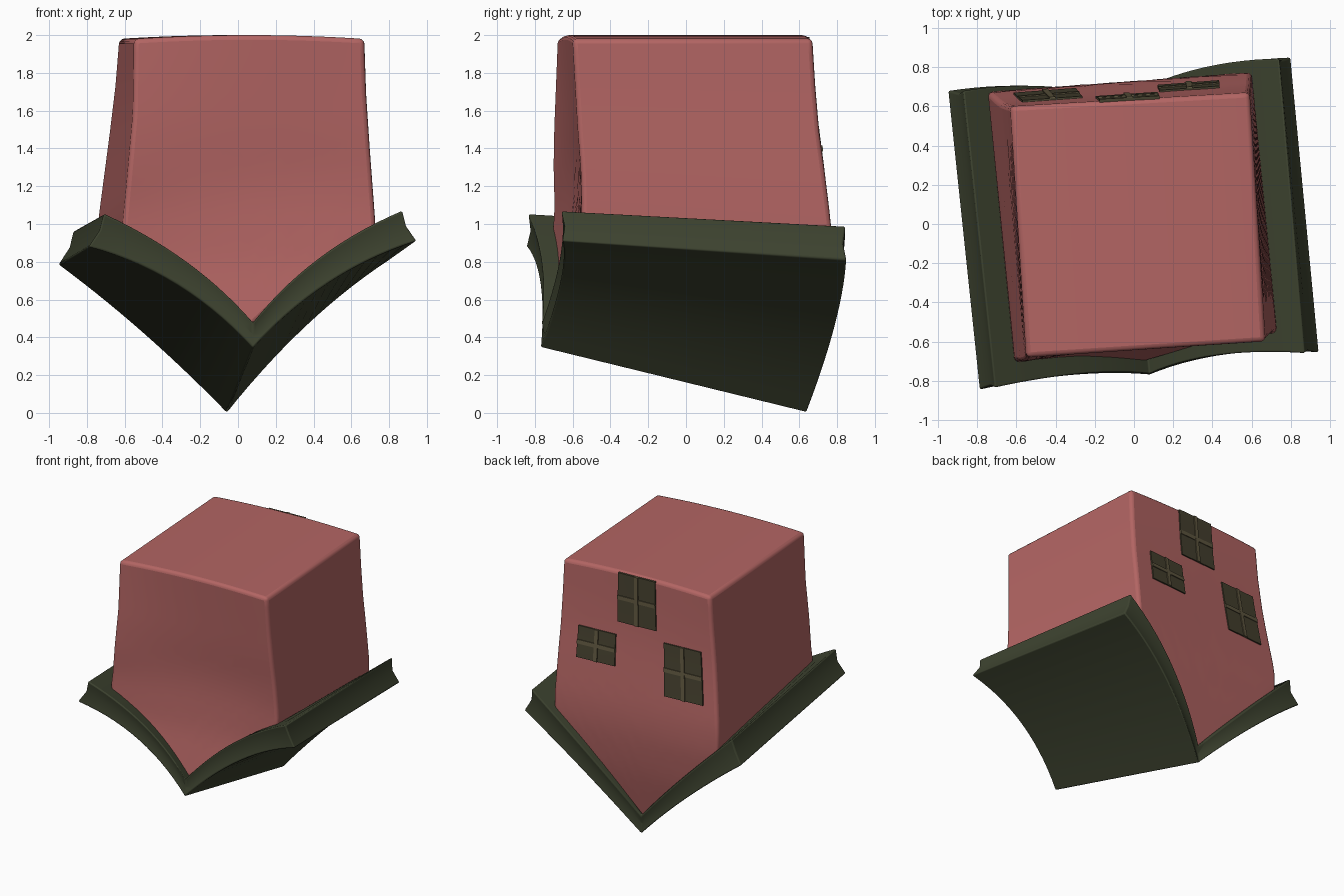
import bpy, bmesh
from mathutils import Vector

if "Cube" in bpy.data.objects:
    bpy.data.objects.remove(bpy.data.objects["Cube"])


def material(name, rgb):
    m = bpy.data.materials.new(name)
    m.diffuse_color = (*rgb, 1)
    m.use_nodes = True
    m.node_tree.nodes["Principled BSDF"].inputs["Base Color"].default_value = m.diffuse_color
    return m


RED = material("wall_red", (0.45, 0.13, 0.125))
GREEN = material("roof_green", (0.047, 0.056, 0.029))
PANE = material("pane", (0.06, 0.052, 0.028))
BAR = material("bar", (0.115, 0.095, 0.05))


def solid(name, point, n, mat, bevel=0.0):
    """Closed box-shaped grid; point(u, v, w) maps 0..1 coordinates to space."""
    bm = bmesh.new()
    cache = {}

    def vert(key):
        if key not in cache:
            cache[key] = bm.verts.new(point(*(k / c for k, c in zip(key, n))))
        return cache[key]

    for axis in range(3):
        a, b = (axis + 1) % 3, (axis + 2) % 3
        for side in (0, n[axis]):
            for i in range(n[a]):
                for j in range(n[b]):
                    quad = []
                    for di, dj in ((0, 0), (1, 0), (1, 1), (0, 1)):
                        key = [0, 0, 0]
                        key[axis], key[a], key[b] = side, i + di, j + dj
                        quad.append(vert(tuple(key)))
                    bm.faces.new(quad)
    bmesh.ops.recalc_face_normals(bm, faces=bm.faces)
    mesh = bpy.data.meshes.new(name)
    bm.to_mesh(mesh)
    bm.free()
    ob = bpy.data.objects.new(name, mesh)
    bpy.context.collection.objects.link(ob)
    mesh.materials.append(mat)
    if bevel:
        mod = ob.modifiers.new("bevel", 'BEVEL')
        mod.width, mod.segments = bevel, 3
        mod.limit_method, mod.angle_limit = 'ANGLE', 0.8
    bpy.ops.object.select_all(action='DESELECT')
    ob.select_set(True)
    bpy.context.view_layer.objects.active = ob
    bpy.ops.object.shade_smooth_by_angle(angle=0.6)
    return ob


def through(a, b, c, t):
    """Parabola through three points at t = 0, 0.5, 1."""
    a, b, c = Vector(a), Vector(b), Vector(c)
    return a * (2*t - 1) * (t - 1) + b * 4*t * (1 - t) + c * t * (2*t - 1)


def interp(z, table):
    """Smooth-stepped lookup in a short (z, value) table."""
    if z <= table[0][0]:
        return table[0][1]
    for (z0, v0), (z1, v1) in zip(table, table[1:]):
        if z <= z1:
            return v0 + (v1 - v0) * (z - z0) / (z1 - z0)
    return table[-1][1]


# Roof: upside-down curved gable; tip, middle and eave of each slope end
UNDER = {
    (0, -1): ((.08, -.77, .345), (-.32, -.772, .68), (-.79, -.845, .88)),
    (0, 1): ((.08, -.77, .345), (.48, -.665, .69), (.945, -.655, .91)),
    (1, -1): ((-.06, .64, 0), (-.5, .705, .42), (-.95, .68, .785)),
    (1, 1): ((-.06, .64, 0), (.36, .79, .46), (.80, .85, .81)),
}
UPPER = {
    (0, -1): ((.08, -.765, .48), (-.27, -.765, .80), (-.71, -.835, 1.055)),
    (0, 1): ((.08, -.765, .48), (.43, -.67, .82), (.87, -.66, 1.07)),
    (1, -1): ((-.06, .64, .14), (-.46, .705, .56), (-.87, .68, .965)),
    (1, 1): ((-.06, .64, .14), (.31, .79, .60), (.74, .845, .99)),
}


def roof_point(u, v, w):
    s = 2*u - 1
    side = 1 if s > 0 else -1
    t = abs(s)
    layer = []
    for table in (UNDER, UPPER):
        f = through(*table[0, side], t)
        b = through(*table[1, side], t)
        layer.append(f.lerp(b, v))
    p = layer[0].lerp(layer[1], w)
    if w == 0.5:                      # eaves and gable ends are slightly hollow
        if t == 1:
            p.x -= side * 0.018
        p.y -= (v - 0.5) * 0.03
    return p


solid("roof", roof_point, (28, 1, 2), GREEN, 0.01)

# Walls: corner x positions and front/back bending by height
X = {
    (0, 0): ((1.0, -.61), (1.2, -.59), (1.6, -.555), (2, -.55)),
    (0, 1): ((1.0, .73), (1.4, .70), (1.7, .68), (2, .67)),
    (1, 0): ((1.0, -.745), (1.5, -.68), (1.75, -.65), (2, -.63)),
    (1, 1): ((1.0, .60), (2, .59)),
}
BACK = ((.1, -.02), (.5, .06), (.8, .09), (1.0, .085), (1.25, .055),
        (1.5, .026), (1.75, .01), (2, 0))
FRONT = ((.45, -.06), (.8, 0), (1.1, .015), (1.5, .003), (2, 0))


def wall_point(u, back, z):
    x0, x1 = interp(z, X[back, 0]), interp(z, X[back, 1])
    x = x0 + (x1 - x0) * u
    s = 2*u - 1
    drop = min(1, max(0, (2 - z) / 0.7))
    if back:
        y = .60 + .07*u + interp(z, BACK) + s * 0.015 * drop
    else:
        hollow = 0.03 * (1 - s*s) * max(0, 1 - abs(z - 1.25) / 0.75)
        y = -.68 + .08*u + interp(z, FRONT) + s * 0.035 * drop + hollow
    return Vector((x, y, z))


def house_point(u, v, w):
    s = 2*u - 1
    back = 1 if v > 0.5 else 0
    low = through(*UPPER[back, 1 if s > 0 else -1], abs(s) * 0.84).z - 0.03
    p = wall_point(u, back, low + (2 - low) * w)
    p.z -= 0.02 * s * s * w
    return p


solid("house_walls", house_point, (20, 1, 14), RED, 0.025)


# Windows: pane and crossed bars laid onto the back wall
def panel(name, x, z, width, height, depth, mat):
    def point(u, v, w):
        zz = z + (w - 0.5) * height
        x0, x1 = interp(z, X[1, 0]), interp(z, X[1, 1])
        p = wall_point((x + (u - 0.5) * width - x0) / (x1 - x0), 1, zz)
        p.y += -0.02 + v * (0.02 + depth)
        return p
    solid(name, point, (2, 1, 6), mat)


windows = (("top", -.03, 1.805, .37), ("small", .28, 1.40, .235), ("tall", -.435, 1.35, .39))
for label, x, z, h in windows:
    panel(label + "_window_pane", x, z, .31, h, .010, PANE)
    panel(label + "_window_upright", x, z, .03, h, .017, BAR)
    panel(label + "_window_crossbar", x, z, .31, .03, .016, BAR)
